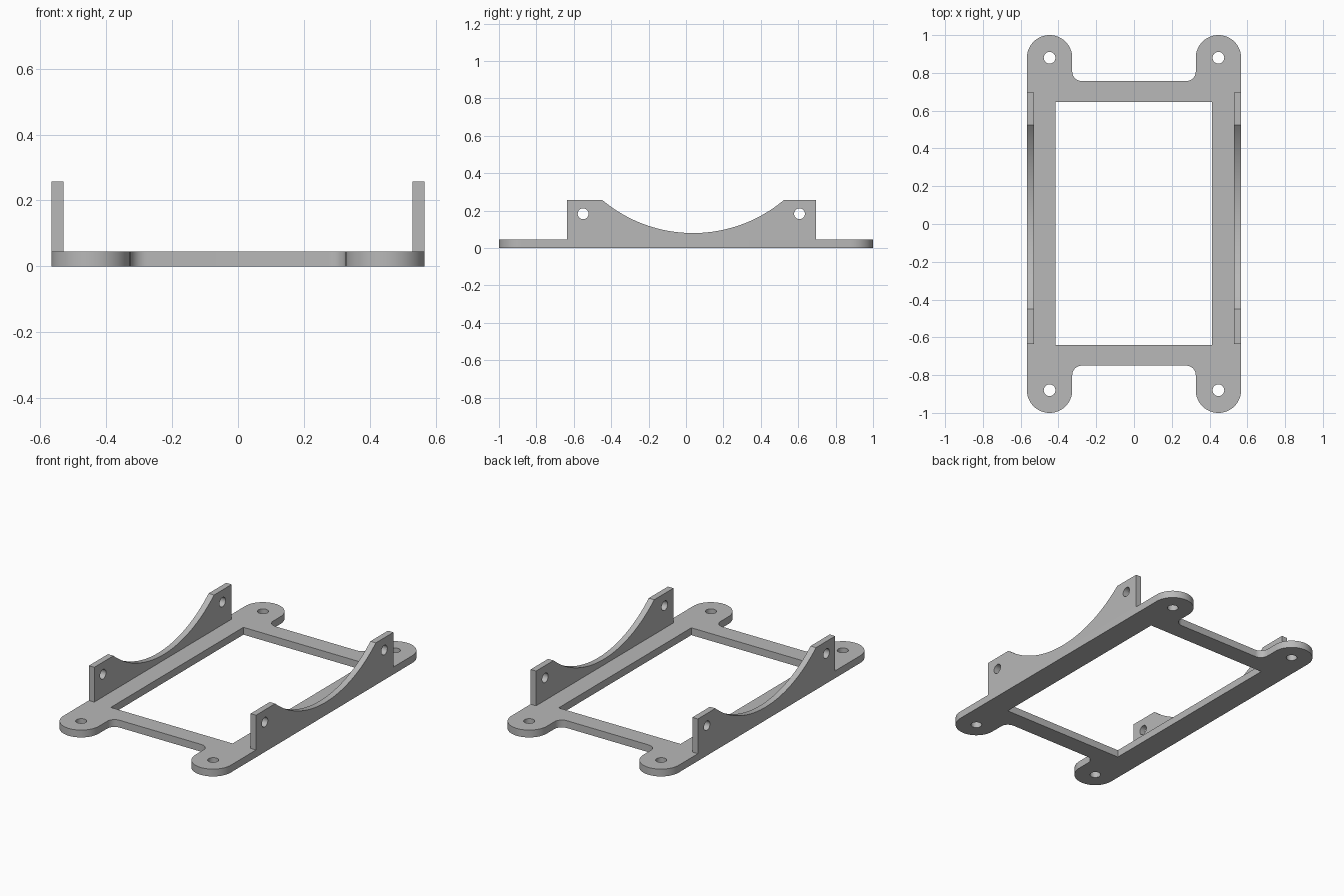
import bpy, bmesh
from math import sin, cos, radians, atan2
from mathutils import Matrix

cube = bpy.data.objects.get("Cube")
if cube:
    bpy.data.objects.remove(cube, do_unlink=True)

grey = bpy.data.materials.new("grey")
grey.use_nodes = True
colour = (0.48, 0.48, 0.48, 1)
grey.diffuse_color = colour
grey.node_tree.nodes["Principled BSDF"].inputs["Base Color"].default_value = colour


def arc(cx, cy, r, start, end, steps):
    """Points along an arc, angles in degrees."""
    angles = [radians(start + (end - start) * i / steps) for i in range(steps + 1)]
    return [(cx + r * cos(a), cy + r * sin(a)) for a in angles]


def hole(cx, cy, r):
    return arc(cx, cy, r, 0, 360, 32)[:-1]


def extrude_profile(name, loops, depth, matrix):
    """Fill an outline with holes, extrude it and place it."""
    bm = bmesh.new()
    edges = []
    for loop in loops:
        verts = [bm.verts.new((u, v, 0)) for u, v in loop]
        edges += [bm.edges.new((a, b)) for a, b in zip(verts, verts[1:] + verts[:1])]
    bmesh.ops.triangle_fill(bm, edges=edges, use_beauty=True, normal=(0, 0, 1))
    result = bmesh.ops.extrude_face_region(bm, geom=bm.faces[:], use_keep_orig=True)
    moved = [g for g in result["geom"] if isinstance(g, bmesh.types.BMVert)]
    bmesh.ops.translate(bm, verts=moved, vec=(0, 0, depth))
    bm.transform(matrix)
    bmesh.ops.recalc_face_normals(bm, faces=bm.faces[:])
    mesh = bpy.data.meshes.new(name)
    bm.to_mesh(mesh)
    bm.free()
    mesh.materials.append(grey)
    obj = bpy.data.objects.new(name, mesh)
    bpy.context.collection.objects.link(obj)
    bpy.ops.object.select_all(action="DESELECT")
    obj.select_set(True)
    bpy.context.view_layer.objects.active = obj
    bpy.ops.object.shade_smooth_by_angle(angle=radians(30))
    return obj


# Base frame: four rounded ears, filleted inner corners, window and screw holes
EAR_X, EAR_Y, EAR_R, FILLET = 0.447, 0.88, 0.12, 0.05
THICK = 0.045


def end_outline(edge_y):
    inner = EAR_X - EAR_R - FILLET
    half = arc(EAR_X, EAR_Y, EAR_R, 0, 180, 32)
    half += arc(inner, edge_y + FILLET, FILLET, 0, -90, 10)
    return half + [(-x, y) for x, y in reversed(half)]


outline = end_outline(0.757) + [(x, -y) for x, y in reversed(end_outline(0.75))]
window = [(-0.415, -0.64), (0.412, -0.64), (0.412, 0.645), (-0.415, 0.645)]
ear_holes = [hole(sx * EAR_X, sy * EAR_Y, 0.031) for sx in (-1, 1) for sy in (-1, 1)]
extrude_profile("base_frame", [outline, window] + ear_holes, THICK, Matrix.Identity(4))

# Side walls: upright plates with a scooped top and a hole in each raised tab
BACK, FRONT, TOP = 0.695, -0.635, 0.258
MID, HALF, SAG = 0.038, 0.487, 0.178
radius = (HALF ** 2 + SAG ** 2) / (2 * SAG)
swing = atan2(HALF, radius - SAG) * 180 / 3.14159265
scoop = arc(MID, TOP - SAG + radius, radius, -90 + swing, -90 - swing, 48)
wall = [(FRONT, THICK), (BACK, THICK), (BACK, TOP)] + scoop + [(FRONT, TOP)]
tab_holes = [hole(-0.55, 0.183, 0.029), hole(0.607, 0.183, 0.029)]

for name, x in (("left_wall", 0.53), ("right_wall", -0.567)):
    place = Matrix(((0, 0, 1, x), (1, 0, 0, 0), (0, 1, 0, 0), (0, 0, 0, 1)))
    extrude_profile(name, [wall] + tab_holes, 0.037, place)
